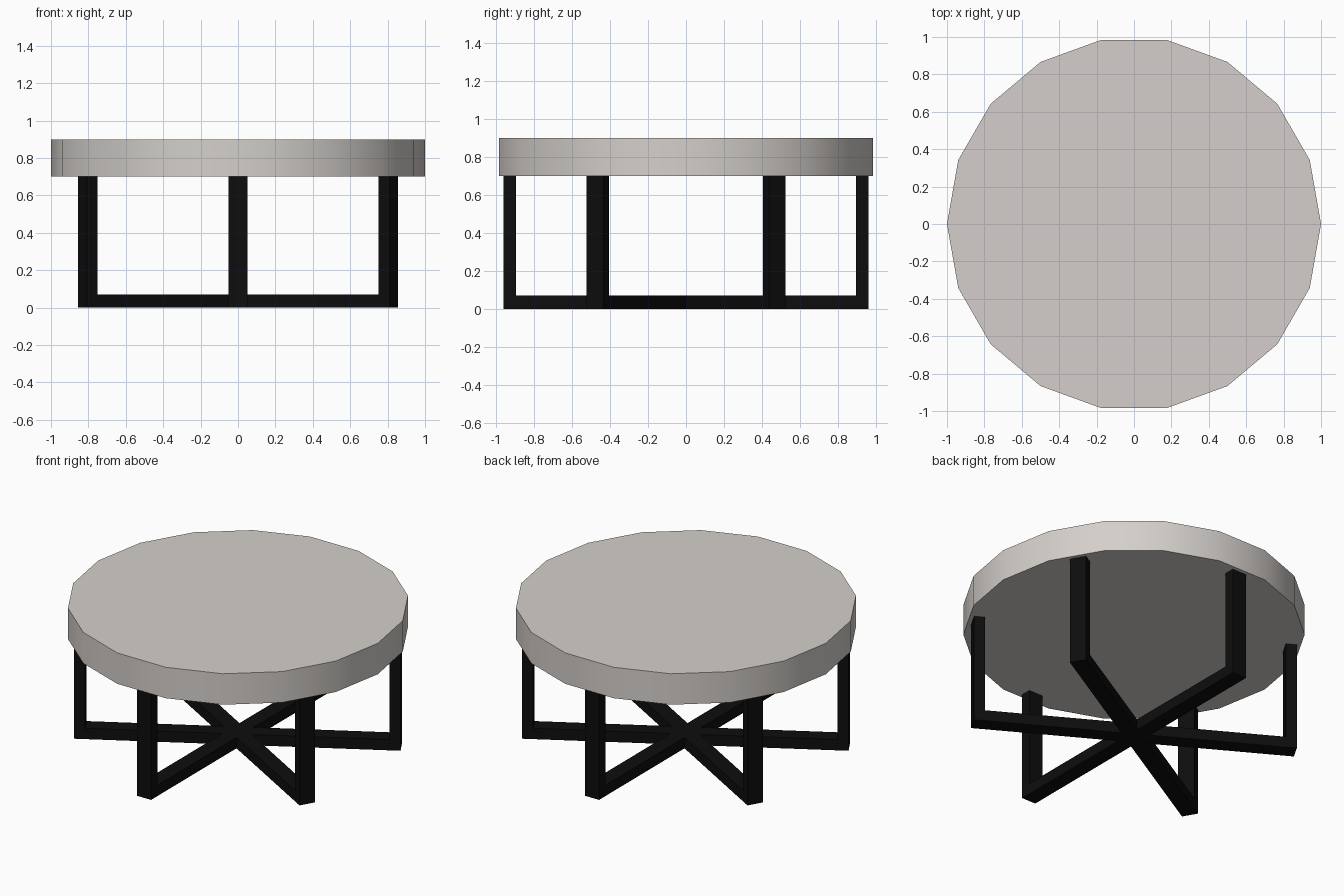
import bpy, bmesh, math
from mathutils import Matrix, Vector

cube = bpy.data.objects.get("Cube")
if cube:
    bpy.data.objects.remove(cube, do_unlink=True)


def material(name, rgb):
    m = bpy.data.materials.new(name)
    m.use_nodes = True
    m.diffuse_color = (*rgb, 1)
    bsdf = next(n for n in m.node_tree.nodes if n.type == "BSDF_PRINCIPLED")
    bsdf.inputs["Base Color"].default_value = (*rgb, 1)
    return m


STONE = material("warm grey stone", (0.66, 0.625, 0.595))
BLACK = material("black metal", (0.004, 0.004, 0.004))

TOP_Z, UNDER_Z = 0.9, 0.7      # slab faces
REACH, POST, RAIL = 0.96, 0.065, 0.07   # frame half length, post and rail thickness
WIDTH = 0.1                    # frame depth


def u_frame(name, angle):
    """U-shaped frame: floor rail with a post at each end."""
    inner = REACH - POST
    half = [(inner, RAIL), (inner, UNDER_Z), (REACH, UNDER_Z), (REACH, 0)]
    outline = half + [(-x, z) for x, z in reversed(half)]
    bm = bmesh.new()
    face = bm.faces.new([bm.verts.new((x, -WIDTH / 2, z)) for x, z in outline])
    ext = bmesh.ops.extrude_face_region(bm, geom=[face])["geom"]
    bmesh.ops.translate(bm, vec=Vector((0, WIDTH, 0)),
                        verts=[v for v in ext if isinstance(v, bmesh.types.BMVert)])
    bmesh.ops.recalc_face_normals(bm, faces=bm.faces)
    bm.transform(Matrix.Rotation(math.radians(angle), 4, "Z"))
    mesh = bpy.data.meshes.new(name)
    bm.to_mesh(mesh)
    bm.free()
    mesh.materials.append(BLACK)
    bpy.context.collection.objects.link(bpy.data.objects.new(name, mesh))


# Three frames crossing at the centre
for i, angle in enumerate((30, 90, 150), 1):
    u_frame(f"leg_frame_{i}", angle)

# Round slab with a corner on the x axis
bpy.ops.mesh.primitive_cylinder_add(vertices=18, radius=1, depth=TOP_Z - UNDER_Z,
                                    location=(0, 0, (TOP_Z + UNDER_Z) / 2))
top = bpy.context.object
top.name = "table_top"
top.data.transform(Matrix.Rotation(math.radians(10), 4, "Z"))
top.data.materials.append(STONE)
bpy.ops.object.shade_smooth_by_angle(angle=math.radians(35))
